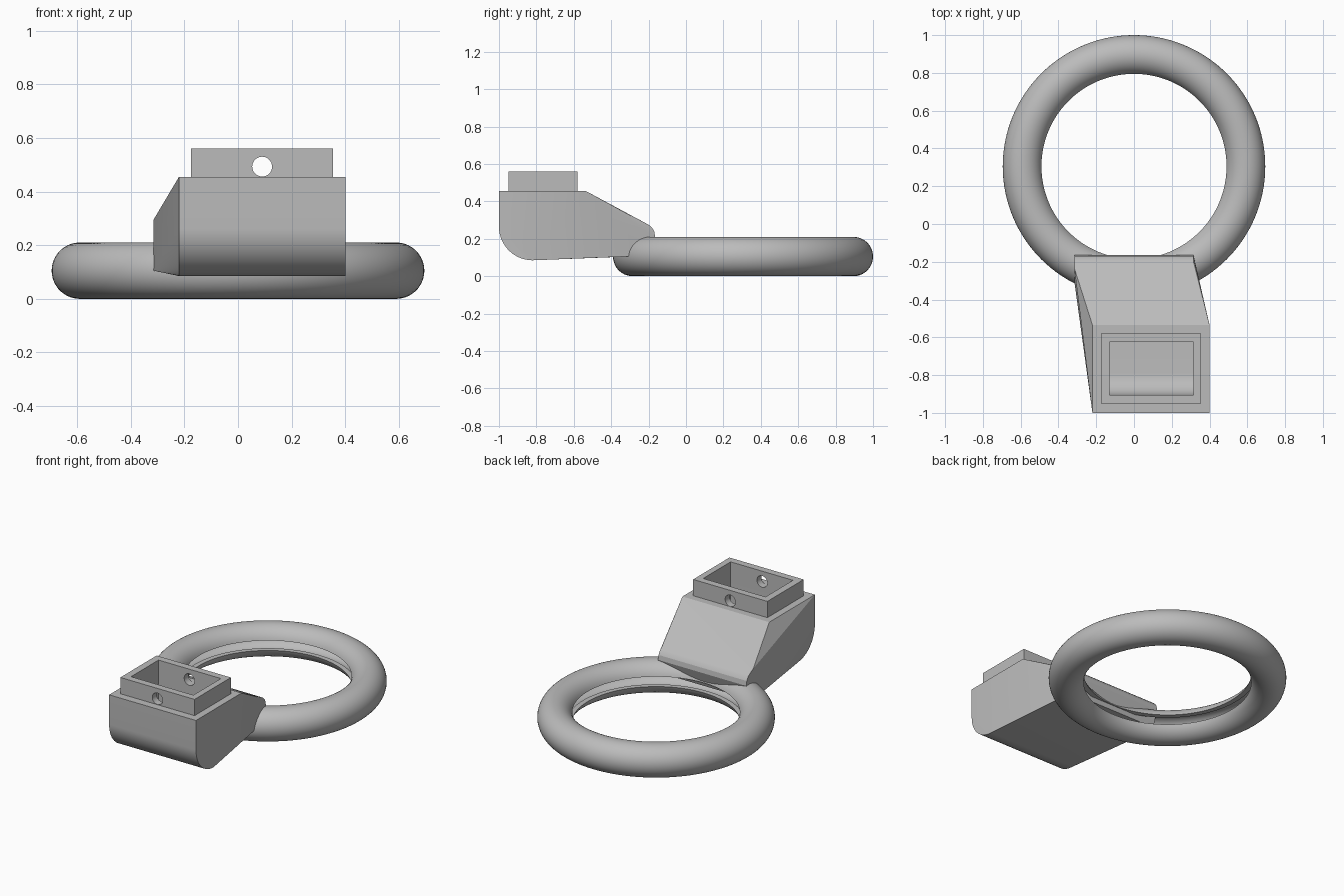
import bpy, bmesh, math

cube = bpy.data.objects.get("Cube")
if cube:
    bpy.data.objects.remove(cube, do_unlink=True)

grey = bpy.data.materials.new("plain grey")
grey.use_nodes = True
grey.diffuse_color = (0.5, 0.5, 0.5, 1)
grey.node_tree.nodes["Principled BSDF"].inputs["Base Color"].default_value = (0.5, 0.5, 0.5, 1)


def make(name, bm):
    bmesh.ops.recalc_face_normals(bm, faces=bm.faces[:])
    mesh = bpy.data.meshes.new(name)
    bm.to_mesh(mesh)
    bm.free()
    obj = bpy.data.objects.new(name, mesh)
    bpy.context.collection.objects.link(obj)
    mesh.materials.append(grey)
    return obj


def smooth(obj, degrees):
    bpy.ops.object.select_all(action="DESELECT")
    obj.select_set(True)
    bpy.context.view_layer.objects.active = obj
    bpy.ops.object.shade_smooth_by_angle(angle=math.radians(degrees))


def arc(cu, cv, ru, rv, start, end, steps):
    angles = [math.radians(start + (end - start) * i / steps) for i in range(steps + 1)]
    return [(cu + ru * math.cos(a), cv + rv * math.sin(a)) for a in angles]


def box(name, x0, x1, y0, y1, z0, z1):
    return extrude(name, [(y0, z0), (y1, z0), (y1, z1), (y0, z1)], x0, x1)


def extrude(name, profile, x0, x1):
    bm = bmesh.new()
    face = bm.faces.new([bm.verts.new((x0, y, z)) for y, z in profile])
    result = bmesh.ops.extrude_face_region(bm, geom=[face])
    moved = [v for v in result["geom"] if isinstance(v, bmesh.types.BMVert)]
    bmesh.ops.translate(bm, verts=moved, vec=(x1 - x0, 0, 0))
    return make(name, bm)


def cut(obj, cutter):
    mod = obj.modifiers.new("cut", "BOOLEAN")
    mod.operation = "DIFFERENCE"
    mod.solver = "EXACT"
    mod.object = cutter
    bpy.ops.object.select_all(action="DESELECT")
    obj.select_set(True)
    bpy.context.view_layer.objects.active = obj
    bpy.ops.object.modifier_apply(modifier=mod.name)


# Ring: hollow tube, slotted along its inner side, spun about the vertical axis
tube, bore, slot = 0.105, 0.075, 0.032
lip = 180 - math.degrees(math.asin(slot / tube))
inner = 180 - math.degrees(math.asin(slot / bore))
profile = (arc(0.59, 0.105, tube, tube, -lip, lip, 40)
           + arc(0.59, 0.105, bore, bore, inner, -inner, 24))
bm = bmesh.new()
steps = 128
loops = []
for i in range(steps):
    a = 2 * math.pi * i / steps
    loops.append([bm.verts.new((r * math.sin(a), 0.305 - r * math.cos(a), z)) for r, z in profile])
for i in range(steps):
    here, there = loops[i], loops[(i + 1) % steps]
    for j in range(len(profile)):
        k = (j + 1) % len(profile)
        bm.faces.new((here[j], here[k], there[k], there[j]))
smooth(make("ring", bm), 30)

# Housing: hull from the offset rounded socket block to the ring neck
front = [(-0.535, 0.455), (-1, 0.455)] + arc(-0.82, 0.265, 0.18, 0.18, 180, 270, 20)
neck = [(-0.31, 0.105), (-0.2, 0.11), (-0.165, 0.21), (-0.17, 0.24), (-0.182, 0.26),
        (-0.2, 0.275), (-0.237, 0.295)]
bm = bmesh.new()
for points, xs in ((front, (-0.22, 0.4)), (neck, (-0.315, 0.315))):
    for x in xs:
        for y, z in points:
            bm.verts.new((x, y, z))
hull = bmesh.ops.convex_hull(bm, input=bm.verts[:])
spare = {g for g in hull["geom_interior"] + hull["geom_unused"] if isinstance(g, bmesh.types.BMVert)}
bmesh.ops.delete(bm, geom=list(spare), context="VERTS")
bmesh.ops.dissolve_limit(bm, angle_limit=0.01, verts=bm.verts[:], edges=bm.edges[:])
housing = make("housing", bm)

# Collar around the socket mouth
collar = box("collar", -0.175, 0.355, -0.95, -0.58, 0.455, 0.56)

# Socket cavity with a rounded front floor
cavity = extrude("socket_cutter", [(-0.625, 0.7), (-0.905, 0.7)]
                 + arc(-0.79, 0.265, 0.115, 0.115, 180, 270, 12) + [(-0.625, 0.15)], -0.13, 0.315)

# Screw holes through the front and back collar walls
bpy.ops.mesh.primitive_cylinder_add(vertices=32, radius=0.037, depth=1,
                                    location=(0.09, -0.765, 0.493), rotation=(math.pi / 2, 0, 0))
drill = bpy.context.object
drill.name = "screw_hole_cutter"

cut(housing, cavity)
cut(collar, cavity)
cut(collar, drill)
for cutter in (cavity, drill):
    bpy.data.objects.remove(cutter, do_unlink=True)
smooth(housing, 20)
smooth(collar, 30)
